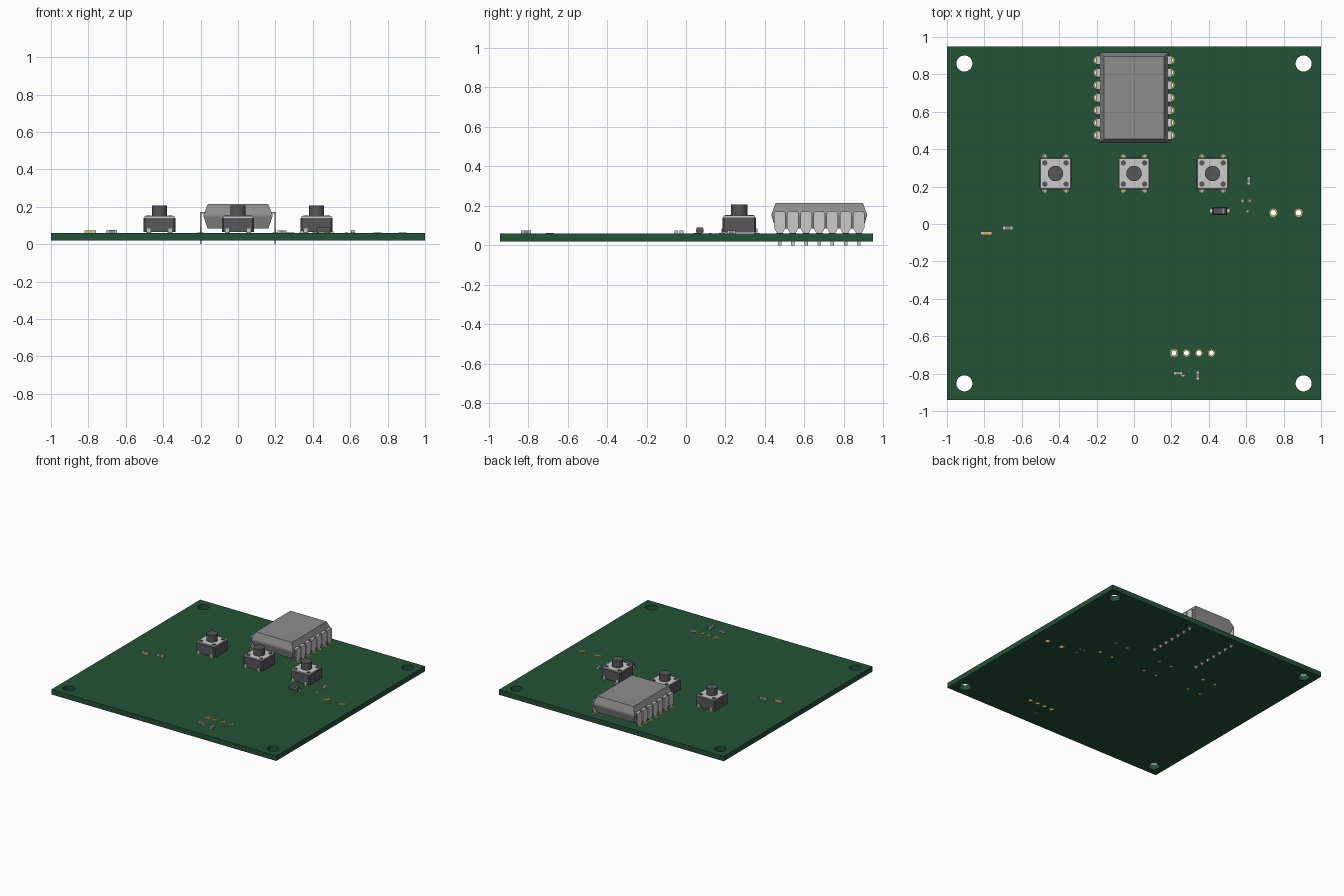
import bpy, bmesh, math
from mathutils import Matrix, Vector

cube = bpy.data.objects.get("Cube")
if cube:
    bpy.data.objects.remove(cube, do_unlink=True)


def material(name, r, g, b):
    m = bpy.data.materials.new(name)
    m.use_nodes = True
    m.diffuse_color = (r, g, b, 1)
    m.node_tree.nodes["Principled BSDF"].inputs["Base Color"].default_value = (r, g, b, 1)
    return m


GREEN = material("board green", 0.017, 0.084, 0.037)
GREY = material("chip grey", 0.27, 0.27, 0.27)
DARK = material("dark plastic", 0.095, 0.095, 0.1)
METAL = material("light metal", 0.6, 0.6, 0.6)
GOLD = material("gold plating", 0.72, 0.5, 0.13)

BOTTOM, TOP = 0.02, 0.06


def finish(name, bm, mat, smooth=False):
    bmesh.ops.recalc_face_normals(bm, faces=bm.faces)
    me = bpy.data.meshes.new(name)
    bm.to_mesh(me)
    bm.free()
    me.materials.append(mat)
    ob = bpy.data.objects.new(name, me)
    bpy.context.collection.objects.link(ob)
    if smooth:
        bpy.ops.object.select_all(action='DESELECT')
        ob.select_set(True)
        bpy.context.view_layer.objects.active = ob
        bpy.ops.object.shade_smooth_by_angle()
    return ob


def add_box(bm, x, y, z0, z1, sx, sy):
    m = Matrix.Translation((x, y, (z0 + z1) / 2)) @ Matrix.Diagonal((sx, sy, z1 - z0, 1))
    bmesh.ops.create_cube(bm, size=1, matrix=m)


def add_cylinder(bm, x, y, z0, z1, r, sides=24):
    bmesh.ops.create_cone(bm, cap_ends=True, segments=sides, radius1=r, radius2=r,
                          depth=z1 - z0, matrix=Matrix.Translation((x, y, (z0 + z1) / 2)))


def add_loft(bm, loops):
    rings = [[bm.verts.new(p) for p in loop] for loop in loops]
    n = len(rings[0])
    for a, b in zip(rings, rings[1:]):
        for i in range(n):
            bm.faces.new((a[i], a[(i + 1) % n], b[(i + 1) % n], b[i]))
    bm.faces.new(rings[0])
    bm.faces.new(rings[-1])


def rectangle(x, y, z, hx, hy):
    return [(x - hx, y - hy, z), (x + hx, y - hy, z), (x + hx, y + hy, z), (x - hx, y + hy, z)]


def add_ring(bm, x, y, inner, outer, square=False):
    # plated sleeve with a pad on both faces of the board
    sides, lip = 16, 0.0015
    loops = []
    for r, z in ((inner, BOTTOM - lip), (outer, BOTTOM - lip), (outer, TOP + lip), (inner, TOP + lip)):
        loop = []
        for i in range(sides):
            a = 2 * math.pi * (i + 0.5) / sides
            c, s = math.cos(a), math.sin(a)
            k = r / max(abs(c), abs(s)) if square and r == outer else r
            loop.append(bm.verts.new((x + k * c, y + k * s, z)))
        loops.append(loop)
    for a, b in zip(loops, loops[1:] + loops[:1]):
        for i in range(sides):
            j = (i + 1) % sides
            bm.faces.new((a[i], a[j], b[j], b[i]))


# Positions of pins and holes
CHIP_Y, PITCH = 0.675, 0.0668
pin_rows = [CHIP_Y + PITCH * (i - 3) for i in range(7)]
BUTTON_Y = 0.27
button_xs = (-0.42, 0.0, 0.42)
holes = [(s * 0.2, y, 0.01, 0.017, False) for s in (-1, 1) for y in pin_rows]
holes += [(x + sx * 0.057, BUTTON_Y + sy * 0.088, 0.009, 0.014, False)
          for x in button_xs for sx in (-1, 1) for sy in (-1, 1)]
holes += [(0.213 + 0.067 * i, -0.69, 0.013, 0.019, i == 0) for i in range(4)]
holes += [(0.745, 0.06, 0.015, 0.022, False), (0.88, 0.06, 0.015, 0.022, False)]
holes += [(x, y, 0.003, 0.007, False) for x, y in ((0.58, 0.123), (0.62, 0.123), (0.605, 0.068), (0.262, -0.81))]

# Board with mounting holes and drilled pin holes
bm = bmesh.new()
add_box(bm, 0, 0.003, BOTTOM, TOP, 2, 1.89)
board = finish("circuit_board", bm, GREEN)
bm = bmesh.new()
for sx in (-1, 1):
    for sy in (-1, 1):
        add_cylinder(bm, sx * 0.907, 0.003 + sy * 0.855, -0.1, 0.2, 0.043, 40)
for x, y, inner, outer, square in holes:
    add_cylinder(bm, x, y, -0.1, 0.2, inner + 0.001, 16)
cutter = finish("hole_cutter", bm, GREEN)
cutter.hide_render = True
mod = board.modifiers.new("holes", 'BOOLEAN')
mod.operation = 'DIFFERENCE'
mod.solver = 'EXACT'
mod.object = cutter
bpy.context.view_layer.objects.active = board
bpy.ops.object.modifier_apply(modifier=mod.name)
bpy.data.objects.remove(cutter, do_unlink=True)

# Gold pads
bm = bmesh.new()
for hole in holes:
    add_ring(bm, *hole)
finish("plated_pads", bm, GOLD)

# Chip body
bm = bmesh.new()
add_loft(bm, [rectangle(0, CHIP_Y, z, hx, hy) for z, hx, hy in
              ((0.085, 0.163, 0.222), (0.147, 0.184, 0.241), (0.16, 0.184, 0.241), (0.215, 0.161, 0.221))])
finish("chip_body", bm, GREY)

# Chip pins: wide shoulder tapering to a thin leg through the board
bm = bmesh.new()
half = [(0.009, 0.0), (0.009, 0.062), (0.017, 0.066), (0.029, 0.09), (0.029, 0.162), (0.022, 0.172)]
outline = half + [(-y, z) for y, z in reversed(half)]
for side in (-1, 1):
    for py in pin_rows:
        add_loft(bm, [[(side * x, py + y, z) for y, z in outline] for x in (0.195, 0.203)])
        add_box(bm, side * 0.185, py, 0.163, 0.172, 0.03, 0.044)
        add_box(bm, side * 0.174, py, 0.152, 0.17, 0.008, 0.044)
finish("chip_pins", bm, METAL)

# Push buttons
for label, x in zip(("right", "middle", "left"), button_xs):
    y = BUTTON_Y
    bm = bmesh.new()
    add_box(bm, x, y, TOP + 0.004, 0.141, 0.17, 0.17)
    bmesh.ops.bevel(bm, geom=[e for e in bm.edges if abs(e.verts[0].co.z - e.verts[1].co.z) > 0.01],
                    offset=0.008, segments=1, affect='EDGES')
    finish(label + "_button_base", bm, DARK)
    bm = bmesh.new()
    add_box(bm, x, y, 0.141, 0.15, 0.16, 0.16)
    for sx in (-1, 1):
        for sy in (-1, 1):
            add_box(bm, x + sx * 0.057, y + sy * 0.087, 0.03, 0.085, 0.018, 0.008)
    finish(label + "_button_plate_and_legs", bm, METAL)
    bm = bmesh.new()
    add_cylinder(bm, x, y, 0.15, 0.206, 0.041, 32)
    for sx in (-1, 1):
        for sy in (-1, 1):
            add_cylinder(bm, x + sx * 0.057, y + sy * 0.057, 0.145, 0.154, 0.014, 16)
    finish(label + "_button_cap_and_rivets", bm, DARK, smooth=True)


# Small surface parts: a body between two end contacts
def surface_part(name, x, y, length, width, height, body, ends, upright=False):
    for suffix, mat, spans in (("_body", body, ((0, 0.56),)),
                               ("_contacts", ends, ((-0.39, 0.22), (0.39, 0.22)))):
        bm = bmesh.new()
        for centre, size in spans:
            off, sx, sy = Vector((centre * length, 0)), size * length, width
            if upright:
                off, sx, sy = off.yx, sy, sx
            add_box(bm, x + off.x, y + off.y, TOP, TOP + height, sx, sy)
        finish(name + suffix, bm, mat)


surface_part("indicator_light", -0.79, -0.049, 0.06, 0.018, 0.014, GOLD, METAL)
surface_part("side_resistor", -0.674, -0.022, 0.056, 0.02, 0.015, GREY, METAL)
surface_part("front_resistor", 0.235, -0.798, 0.05, 0.02, 0.014, GREY, METAL)
surface_part("front_capacitor", 0.34, -0.81, 0.05, 0.018, 0.014, GREY, METAL, True)
surface_part("rear_resistor", 0.614, 0.23, 0.042, 0.02, 0.015, GREY, METAL, True)

# Diode with a dark moulded body, pale band and end contacts
bm = bmesh.new()
add_loft(bm, [rectangle(0.458, 0.07, z, hx, hy) for z, hx, hy in
              ((0.063, 0.036, 0.017), (0.077, 0.038, 0.019), (0.09, 0.034, 0.016))])
finish("diode_body", bm, DARK)
bm = bmesh.new()
add_box(bm, 0.478, 0.07, 0.088, 0.0915, 0.008, 0.032)
finish("diode_band", bm, GREY)
bm = bmesh.new()
for x in (0.416, 0.502):
    add_box(bm, x, 0.07, TOP, 0.068, 0.018, 0.018)
finish("diode_contacts", bm, METAL)
